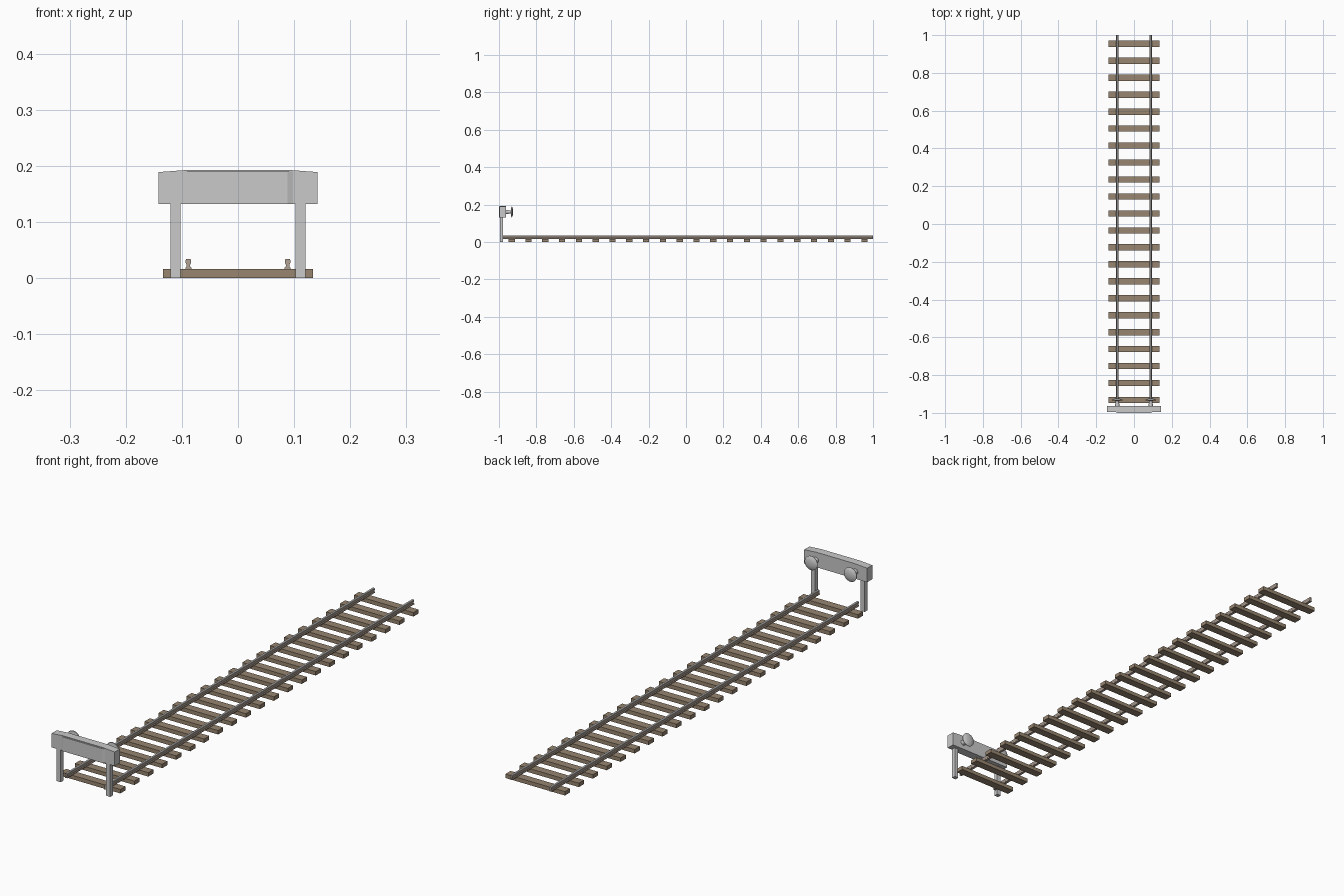
import bpy, bmesh, math
from mathutils import Matrix, Vector

if "Cube" in bpy.data.objects:
    bpy.data.objects.remove(bpy.data.objects["Cube"])


def material(name, rgb):
    m = bpy.data.materials.new(name)
    m.diffuse_color = (*rgb, 1)
    m.use_nodes = True
    m.node_tree.nodes["Principled BSDF"].inputs["Base Color"].default_value = m.diffuse_color
    return m


STEEL = material("grey painted steel", (0.59, 0.59, 0.59))
WOOD = material("brown timber", (0.31, 0.235, 0.16))
RUST = material("dull rail side", (0.44, 0.36, 0.30))
SHINE = material("worn rail top", (0.58, 0.58, 0.58))


def finish(bm, name, *mats):
    bmesh.ops.recalc_face_normals(bm, faces=bm.faces)
    me = bpy.data.meshes.new(name)
    bm.to_mesh(me)
    bm.free()
    for m in mats:
        me.materials.append(m)
    ob = bpy.data.objects.new(name, me)
    bpy.context.collection.objects.link(ob)
    return ob


def prism(name, pts, vec, *mats):
    """Extrude a closed outline of 3D points along a vector."""
    bm = bmesh.new()
    f = bm.faces.new([bm.verts.new(p) for p in pts])
    r = bmesh.ops.extrude_face_region(bm, geom=[f])
    vs = [g for g in r["geom"] if isinstance(g, bmesh.types.BMVert)]
    bmesh.ops.translate(bm, vec=Vector(vec), verts=vs)
    return finish(bm, name, *mats)


def box(name, centre, size, mat):
    bm = bmesh.new()
    bmesh.ops.create_cube(bm, size=1, matrix=Matrix.Translation(centre)
                          @ Matrix.Diagonal((*size, 1)))
    return finish(bm, name, mat)


def lathe(name, prof, x, z, n, mat):
    """Spin a (radius, y) profile about a y-parallel axis."""
    bm = bmesh.new()
    vs = [bm.verts.new((r, y, 0)) for r, y in prof]
    es = [bm.edges.new(e) for e in zip(vs, vs[1:])]
    bmesh.ops.spin(bm, geom=vs + es, cent=(0, 0, 0), axis=(0, 1, 0),
                   angle=2 * math.pi, steps=n)
    bmesh.ops.remove_doubles(bm, verts=bm.verts, dist=1e-5)
    bmesh.ops.translate(bm, vec=(x, 0, z), verts=bm.verts)
    ob = finish(bm, name, mat)
    bpy.context.view_layer.objects.active = ob
    ob.select_set(True)
    bpy.ops.object.shade_smooth_by_angle(angle=math.radians(35))
    ob.select_set(False)
    return ob


# sleepers
for i in range(22):
    box(f"sleeper_{i + 1}", (0, 0.954 - i * 0.0898, 0.008),
        (0.268, 0.033, 0.016), WOOD)

# rails: foot, web and head; worn grey on the running surface
half = [(0.0055, 0.0155), (0.0055, 0.0185), (0.003, 0.021),
        (0.003, 0.024), (0.0048, 0.027), (0.0048, 0.0325), (0.0036, 0.034)]
outline = half + [(-x, z) for x, z in reversed(half)]
for side, s in (("left", -1), ("right", 1)):
    rail = prism(f"{side}_rail", [(s * 0.0885 + x, -0.98, z) for x, z in outline],
                 (0, 1.98, 0), RUST, SHINE)
    for p in rail.data.polygons:
        if p.normal.z > 0.5 and p.center.z > 0.03:
            p.material_index = 1

    # post
    box(f"{side}_post", (s * 0.1115, -0.986, 0.0675), (0.018, 0.017, 0.135), STEEL)

    # buffer with sleeve, plunger and domed head
    lathe(f"{side}_buffer",
          [(0, -0.967), (0.012, -0.967), (0.0105, -0.949), (0.0085, -0.949),
           (0.0085, -0.936), (0.028, -0.934), (0.029, -0.931),
           (0.022, -0.927), (0.012, -0.9245), (0, -0.924)],
          s * 0.0885, 0.161, 24, STEEL)

# buffer beam with top falling away to the ends
prism("buffer_beam", [(x, -0.996, z) for x, z in (
    (-0.142, 0.132), (0.142, 0.132), (0.142, 0.189),
    (0.088, 0.193), (-0.088, 0.193), (-0.142, 0.189))], (0, 0.033, 0), STEEL)

# front plate with slanted ends
prism("beam_front_plate", [(x, y, 0.132) for x, y in (
    (-0.1, -0.995), (-0.088, -1.0), (0.088, -1.0), (0.1, -0.995))],
    (0, 0, 0.058), STEEL)
